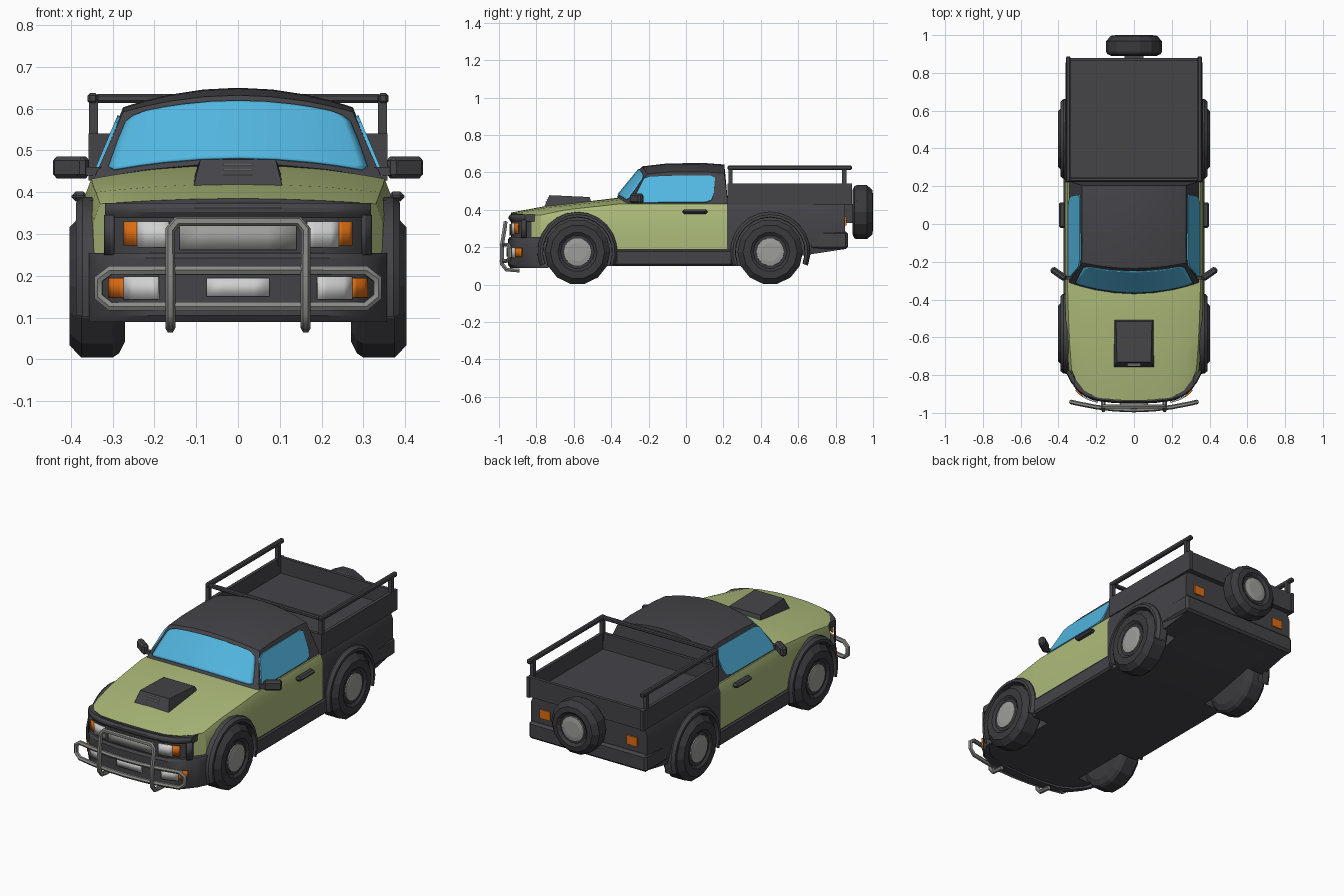
import bpy, bmesh, math
from mathutils import Matrix, Vector

if "Cube" in bpy.data.objects:
    bpy.data.objects.remove(bpy.data.objects["Cube"])


def material(name, col):
    m = bpy.data.materials.new(name)
    m.diffuse_color = (*col, 1)
    m.use_nodes = True
    m.node_tree.nodes["Principled BSDF"].inputs["Base Color"].default_value = m.diffuse_color
    return m


DARK = material("charcoal", (0.058, 0.056, 0.064))
GREEN = material("olive green", (0.42, 0.50, 0.195))
GLASS = material("blue glass", (0.085, 0.47, 0.75))
RUBBER = material("tyre rubber", (0.042, 0.042, 0.048))
STEEL = material("bar steel", (0.25, 0.25, 0.24))
HUB = material("hub grey", (0.34, 0.34, 0.33))
LAMP = material("lamp white", (0.62, 0.63, 0.62))
ORANGE = material("indicator orange", (0.72, 0.15, 0.006))

U = [-1, -.93, -.8, -.6, -.3, 0, .3, .6, .8, .93, 1]
WHEELS = (-.58, .45)          # axle positions along y
AXLE_Z, WHEEL_R = .175, .175


def activate(ob):
    bpy.ops.object.select_all(action='DESELECT')
    ob.select_set(True)
    bpy.context.view_layer.objects.active = ob


def build(name, verts, faces, mat, smooth=0, thick=0):
    me = bpy.data.meshes.new(name)
    me.from_pydata([tuple(v) for v in verts], [], faces)
    bm = bmesh.new()
    bm.from_mesh(me)
    bmesh.ops.recalc_face_normals(bm, faces=bm.faces)
    bm.to_mesh(me)
    bm.free()
    me.materials.append(mat)
    ob = bpy.data.objects.new(name, me)
    bpy.context.collection.objects.link(ob)
    if thick:
        mod = ob.modifiers.new("thickness", 'SOLIDIFY')
        mod.thickness, mod.offset = thick, 0
    if smooth:
        activate(ob)
        bpy.ops.object.shade_smooth_by_angle(angle=math.radians(smooth))
    return ob


def grid_faces(rows, cols, closed=False):
    n = cols if closed else cols - 1
    return [(r * cols + c, r * cols + (c + 1) % cols, (r + 1) * cols + (c + 1) % cols, (r + 1) * cols + c)
            for r in range(rows - 1) for c in range(n)]


def box(name, x, y, z, mat, turn=0, bevel=0):
    c = Vector((sum(x) / 2, sum(y) / 2, sum(z) / 2))
    size = Vector((x[1] - x[0], y[1] - y[0], z[1] - z[0]))
    rot = Matrix.Rotation(turn, 3, 'Z')
    vs = [c + rot @ Vector((size.x * i / 2, size.y * j / 2, size.z * k / 2))
          for k in (-1, 1) for i, j in ((-1, -1), (1, -1), (1, 1), (-1, 1))]
    ob = build(name, vs, grid_faces(2, 4, True) + [(3, 2, 1, 0), (4, 5, 6, 7)], mat)
    if bevel:
        mod = ob.modifiers.new("bevel", 'BEVEL')
        mod.width, mod.segments = bevel, 1
    return ob


def lathe(name, profile, place, mat, seg=16, a0=0, a1=2 * math.pi, smooth=0):
    """Turn (axial, radius) points; place maps (axial, c, s) to a position."""
    full = a1 - a0 > 6.28
    n = seg if full else seg + 1
    vs = [place(a, r * math.cos(a0 + (a1 - a0) * i / seg), r * math.sin(a0 + (a1 - a0) * i / seg))
          for a, r in profile for i in range(n)]
    fs = grid_faces(len(profile), n, full)
    if full:
        fs += [tuple(range(n)), tuple(range(len(vs) - n, len(vs)))]
    return build(name, vs, fs, mat, smooth)


def tube(name, pts, radius, mat, cyclic=False):
    cu = bpy.data.curves.new(name, 'CURVE')
    cu.dimensions, cu.bevel_depth, cu.bevel_resolution, cu.use_fill_caps = '3D', radius, 1, True
    sp = cu.splines.new('POLY')
    sp.points.add(len(pts) - 1)
    for p, q in zip(sp.points, pts):
        p.co = (*q, 1)
    sp.use_cyclic_u = cyclic
    cu.materials.append(mat)
    ob = bpy.data.objects.new(name, cu)
    bpy.context.collection.objects.link(ob)
    activate(ob)
    bpy.ops.object.convert(target='MESH')
    bpy.ops.object.shade_smooth_by_angle(angle=math.radians(50))


def bow(u):                    # how far the nose curves back towards the corners
    return .03 * u * u + .13 * u ** 6


# Main body: sections lofted from nose to tail (y, half width, centre z, edge z, bottom z)
stations = [(-.935, .345, .385, .372, .10), (-.75, .355, .42, .40, .10), (-.55, .362, .442, .416, .10),
            (-.35, .366, .466, .432, .10), (-.1, .366, .45, .432, .10), (.22, .366, .45, .432, .10),
            (.35, .366, .432, .432, .10), (.62, .366, .432, .432, .155), (.85, .355, .432, .432, .19)]
n = len(U)
verts = []
for y, w, zc, ze, zb in stations:
    k = max(0, (-.35 - y) / .585)
    side = [(1, w, ze - .04), (1, w, zb + .07)]
    ring = [(u, u * (w - .015), zc + (ze - zc) * u * u) for u in U] + side
    ring += [(u, u * (w - .012), zb) for u in reversed(U)] + [(-1, -x, z) for _, x, z in reversed(side)]
    verts += [(x, y + bow(u) * k, z) for u, x, z in ring]
L = 2 * n + 4
faces = grid_faces(len(stations), L, True)
for o in (0, (len(stations) - 1) * L):
    for j in range(n - 1):
        f = [j, j + 1] + ([n, n + 1] if j == n - 2 else []) + [2 * n - j, 2 * n + 1 - j]
        faces.append([o + i for i in f + ([2 * n + 2, 2 * n + 3] if j == 0 else [])])
body = build("body", verts, faces, DARK)
body.data.materials.append(GREEN)
bm = bmesh.new()
bm.from_mesh(body.data)
for co, no in (((0, 0, .19), (0, 0, 1)), ((0, 0, .25), (0, 0, 1)), ((0, -.58, 0), (0, 1, 0))):
    bmesh.ops.bisect_plane(bm, geom=bm.verts[:] + bm.edges[:] + bm.faces[:], plane_co=co, plane_no=no)
bm.to_mesh(body.data)
bm.free()

# Wheel wells cut from the body
for s in (-1, 1):
    for wy in WHEELS:
        cut = lathe("well_cutter", [(.25, .188), (.5, .188)],
                    lambda a, c, d: (s * a, wy + c, AXLE_Z + d), DARK, 24)
        mod = body.modifiers.new("well", 'BOOLEAN')
        mod.operation, mod.object, mod.solver = 'DIFFERENCE', cut, 'EXACT'
        activate(body)
        bpy.ops.object.modifier_apply(modifier=mod.name)
        bpy.data.objects.remove(cut)

# Paint: green hood, wings and doors, charcoal nose, sills, wells and tail
for p in body.data.polygons:
    c, nm = p.center, p.normal
    well = any(math.hypot(c.y - wy, c.z - AXLE_Z) < .2 for wy in WHEELS) and abs(c.x) < .335 and c.z < .37
    nose = nm.y < -.5 and nm.z < .5 and abs(c.x) < .315
    low = c.z < (.25 if c.y < -.58 else .19)
    p.material_index = 0 if (well or nose or low or c.y > .22 or nm.z < -.5) else 1
activate(body)
bpy.ops.object.shade_smooth_by_angle(angle=math.radians(28))


# Cab: windscreen, roof and back rows across the width
def screen(u, v, off=0):
    a = Vector((.345 * u, -.37 + .06 * u * u, .468 - .036 * u * u))
    b = Vector((.275 * u, -.235 + .03 * u * u, .632 - .04 * u * u))
    return a.lerp(b, v) + Vector((0, -off, off * .8))


rows = [[screen(u, v) for u in U] for v in (0, 1)]
for y, z in ((-.1, .648), (.1, .65), (.205, .642)):
    rows.append([(.275 * u, y, z - .047 * u * u) for u in U])
rows.append([(.345 * u, .225, .43) for u in U])
m = len(rows)
cab_faces = grid_faces(m, n) + [[r * n for r in range(m)], [r * n + n - 1 for r in range(m)],
                                list(range(n)) + list(range(m * n - 1, (m - 1) * n - 1, -1))]
build("cab", [v for r in rows for v in r], cab_faces, DARK, 28)

# Glass
spans = [(.07, .87), (.13, .92), (.5, .93), (.8, .93), (.87, .88), (.9, .78)]
build("windscreen", [screen(u * w, v, .003) for v, w in spans for u in U], grid_faces(6, n), GLASS, 30, .006)
pane = [(-.29, .438), (-.225, .567), (-.19, .58), (.13, .583), (.155, .57), (.148, .48), (.135, .45), (.10, .44)]
for s in (-1, 1):
    build("side_window", [(s * (.349 - (z - .43) * .424), y, z) for y, z in pane], [range(8)], GLASS, 0, .008)

# Hood scoop
build("hood_scoop", [(-.11, -.765, .40), (.11, -.765, .40), (.11, -.5, .42), (-.11, -.5, .42),
                     (-.09, -.73, .478), (.09, -.73, .478), (.095, -.515, .468), (-.095, -.515, .468)],
      grid_faces(2, 4, True) + [(0, 1, 2, 3), (4, 5, 6, 7)], DARK)
for z in (.44, .452, .464):
    box("scoop_slat", (-.035, .035), (-.757 + (z - .43) * .45, -.745 + (z - .43) * .45), (z, z + .003), HUB)


# Nose bars and panels that follow the front curve
def nose_y(x, off):
    return -.935 + bow(x / .357) - off


def nose_bar(name, hw, z0, z1, off):
    ring = [(u * hw, nose_y(u * hw, o), z) for u in U for o, z in
            ((-.04, z0), (off * .3, z0), (off, z0 + .015), (off, z1 - .012), (off * .4, z1), (-.04, z1))]
    build(name, ring, grid_faces(n, 6, True) + [range(6), range(6 * n - 6, 6 * n)], DARK, 30)


def nose_plate(name, x0, x1, z0, z1, off, mat):
    xs = [x0 + (x1 - x0) * i / 4 for i in range(5)]
    build(name, [(x, nose_y(x, off), z) for z in (z0, z1) for x in xs], grid_faces(2, 5), mat, 30, .008)


nose_bar("front_bumper", .357, .09, .255, .016)
nose_bar("grille_lip", .318, .338, .374, .014)
nose_plate("grille", -.14, .14, .262, .325, .004, HUB)
nose_plate("number_plate", -.075, .075, .15, .195, .02, LAMP)
for s in (-1, 1):
    nose_plate("headlamp", s * .165, s * .24, .268, .33, .005, LAMP)
    nose_plate("headlamp_indicator", s * .24, s * .272, .273, .33, .005, ORANGE)
    nose_plate("fog_lamp", s * .19, s * .272, .143, .198, .019, LAMP)
    nose_plate("fog_indicator", s * .272, s * .308, .148, .195, .019, ORANGE)
    nose_plate("grille_end", s * .298, s * .318, .25, .345, .008, DARK)

# Bull bar
def bar_y(x):
    return -.985 + .045 * (x / .34) ** 2


top = [-.305, -.2, -.1, 0, .1, .2, .305]
loop = [(x, .213) for x in top] + [(.333, .192), (.333, .15)] + [(x, .127) for x in reversed(top)]
loop += [(-.333, .15), (-.333, .192)]
tube("bull_bar_loop", [(x, bar_y(x), z) for x, z in loop], .012, STEEL, True)
half = [(.162, -.89, .075), (.162, -.96, .08), (.162, -.984, .11), (.162, -.984, .21),
        (.162, -.968, .31), (.145, -.966, .33)]
tube("bull_bar_hoop", half + [(-x, y, z) for x, y, z in reversed(half)], .012, STEEL)

# Wheels and arch flares
tyre = [(.27, .135), (.285, .165), (.30, WHEEL_R), (.375, WHEEL_R), (.403, .145), (.403, .105), (.392, .09)]
arch = [(.33, .215), (.372, .213), (.388, .20), (.388, .186), (.33, .184)]
for s in (-1, 1):
    for wy in WHEELS:
        def at_axle(a, c, d):
            return (s * a, wy + c, AXLE_Z + d)
        lathe("tyre", tyre, at_axle, RUBBER, 14)
        lathe("hub", [(.38, .076), (.398, .074), (.402, .05)], at_axle, HUB, 14)
        lathe("arch_flare", arch, at_axle, DARK, 14, math.radians(-20), math.radians(200), 25)
    # Sills, handles and mirrors
    box("sill", sorted((s * .33, s * .374)), (-.38, .25), (.10, .188), DARK, 0, .01)
    box("door_handle", sorted((s * .36, s * .398)), (-.02, .115), (.378, .402), DARK, 0, .01)
    box("mirror", sorted((s * .352, s * .446)), (-.282, -.246), (.433, .486), DARK, s * math.radians(35), .01)
    box("mirror_arm", sorted((s * .325, s * .385)), (-.295, -.275), (.44, .46), DARK)
    # Rear lamps and tray side rails
    box("rear_lamp", sorted((s * .235, s * .30)), (.848, .857), (.315, .365), ORANGE)
    box("rail", sorted((s * .335, s * .36)), (.222, .887), (.612, .637), DARK, 0, .006)
    for y0 in (.226, .835):
        box("rail_post", sorted((s * .335, s * .357)), (y0, y0 + .022), (.50, .62), DARK)
box("rail_cross", (-.34, .34), (.224, .246), (.614, .635), DARK, 0, .005)
box("rear_bumper", (-.362, .362), (.66, .866), (.19, .285), DARK, 0, .012)

# Load tray
box("tray_floor", (-.35, .35), (.23, .88), (.43, .452), DARK)
for s in (-1, 1):
    box("tray_side", sorted((s * .34, s * .358)), (.222, .887), (.428, .54), DARK)
for y0 in (.222, .862):
    box("tray_end", (-.345, .345), (y0, y0 + .018), (.43, .54), DARK)

# Spare wheel on the tail
spare = [(.89, .12), (.90, .142), (.912, .148), (.968, .148), (.996, .122), (1.0, .095), (.988, .08)]
lathe("spare_tyre", spare, lambda a, c, d: (c, a, .387 + d), RUBBER, 14)
lathe("spare_hub", [(.98, .07), (.994, .068), (.998, .045)], lambda a, c, d: (c, a, .387 + d), HUB, 14)
box("spare_mount", (-.05, .05), (.84, .90), (.33, .43), DARK)
